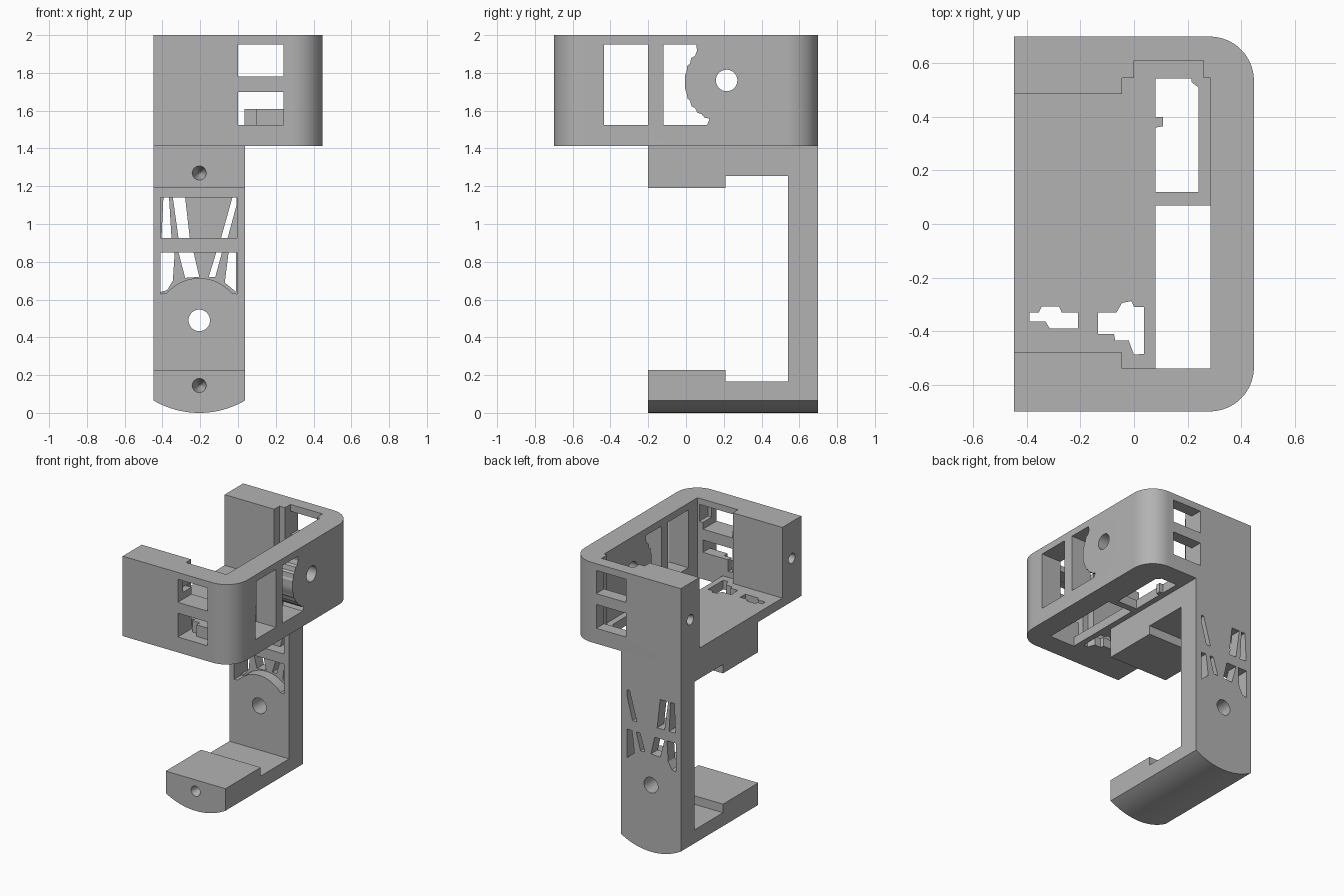
import bpy, bmesh, math
from mathutils import Vector

if "Cube" in bpy.data.objects:
    bpy.data.objects.remove(bpy.data.objects["Cube"])

grey = bpy.data.materials.new("plain grey")
grey.diffuse_color = (0.45, 0.45, 0.45, 1)
grey.use_nodes = True
grey.node_tree.nodes["Principled BSDF"].inputs["Base Color"].default_value = grey.diffuse_color


def prism(name, pts, axis, a, b):
    """Extrude a 2D outline along an axis; outline is (y,z), (x,z) or (x,y)."""
    def place(p, t):
        u, v = p
        return {"x": (t, u, v), "y": (u, t, v), "z": (u, v, t)}[axis]
    bm = bmesh.new()
    face = bm.faces.new([bm.verts.new(place(p, a)) for p in pts])
    ext = bmesh.ops.extrude_face_region(bm, geom=[face])
    step = Vector(place((0, 0), b - a))
    bmesh.ops.translate(bm, vec=step, verts=[g for g in ext["geom"] if isinstance(g, bmesh.types.BMVert)])
    bmesh.ops.recalc_face_normals(bm, faces=bm.faces)
    me = bpy.data.meshes.new(name)
    bm.to_mesh(me)
    bm.free()
    ob = bpy.data.objects.new(name, me)
    bpy.context.collection.objects.link(ob)
    me.materials.append(grey)
    return ob


def rect(u0, u1, v0, v1):
    return [(u0, v0), (u1, v0), (u1, v1), (u0, v1)]


def arc(cu, cv, r, a0, a1, n):
    return [(cu + r * math.cos(math.radians(a0 + (a1 - a0) * i / n)),
             cv + r * math.sin(math.radians(a0 + (a1 - a0) * i / n))) for i in range(n + 1)]


def circle(cu, cv, r, n=32):
    return arc(cu, cv, r, 0, 360, n)[:-1]


def combine(ob, tool, op="DIFFERENCE"):
    mod = ob.modifiers.new("cut", "BOOLEAN")
    mod.operation, mod.solver, mod.object = op, "EXACT", tool
    bpy.context.view_layer.objects.active = ob
    bpy.ops.object.modifier_apply(modifier=mod.name)
    bpy.data.objects.remove(tool)


def cut(ob, pts, axis, a, b):
    combine(ob, prism("cutter", pts, axis, a, b))


def dimple(ob, loc, direction, r=0.038, depth=0.12):
    """Blind screw hole with a conical end."""
    bm = bmesh.new()
    bmesh.ops.create_cone(bm, cap_ends=True, segments=24, radius1=r, radius2=0.004, depth=depth)
    rot = Vector(direction).to_track_quat("Z", "Y").to_matrix()
    bmesh.ops.rotate(bm, matrix=rot, verts=bm.verts)
    bmesh.ops.translate(bm, vec=Vector(loc) + Vector(direction) * (depth / 2 - 0.002), verts=bm.verts)
    me = bpy.data.meshes.new("cutter")
    bm.to_mesh(me)
    bm.free()
    tool = bpy.data.objects.new("cutter", me)
    bpy.context.collection.objects.link(tool)
    combine(ob, tool)


# Upper frame: rounded block, hollowed from above and open to the left
R = 0.165
frame = prism("upper_frame", [(-0.448, -0.7)] + arc(0.448 - R, -0.7 + R, R, -90, 0, 16)
              + arc(0.448 - R, 0.7 - R, R, 0, 90, 16) + [(-0.448, 0.7)], "z", 1.412, 2)
cut(frame, [(-0.6, -0.48), (-0.045, -0.48), (-0.045, -0.54), (0.285, -0.54),
            (0.285, 0.545), (-0.045, 0.545), (-0.045, 0.485), (-0.6, 0.485)], "z", 1.48, 2.2)
# Floor openings
cut(frame, rect(0.08, 0.285, -0.54, 0.07), "z", 1.3, 1.6)
cut(frame, [(0.08, 0.12), (0.24, 0.12), (0.24, 0.51), (0.215, 0.53), (0.215, 0.543),
            (0.08, 0.543), (0.08, 0.4), (0.108, 0.4), (0.108, 0.365), (0.08, 0.36)], "z", 1.3, 1.6)
cut(frame, [(-0.39, -0.365), (-0.33, -0.365), (-0.315, -0.39), (-0.21, -0.39), (-0.21, -0.33),
            (-0.27, -0.33), (-0.28, -0.308), (-0.345, -0.308), (-0.355, -0.33), (-0.39, -0.33)], "z", 1.3, 1.6)
cut(frame, [(-0.135, -0.41), (-0.075, -0.41), (-0.07, -0.435), (-0.02, -0.435), (0, -0.488), (0.037, -0.485),
            (0.037, -0.31), (0, -0.31), (-0.01, -0.288), (-0.045, -0.295), (-0.065, -0.33), (-0.135, -0.33)],
    "z", 1.3, 1.6)
# Back wall pocket, then windows through front and back walls
cut(frame, rect(0, 0.26, 0.5, 0.61), "z", 1.48, 2.2)
for a, b in ((-0.8, -0.5), (0.5, 0.8)):
    cut(frame, rect(0, 0.24, 1.78, 1.95), "y", a, b)
    cut(frame, rect(0, 0.24, 1.525, 1.70), "y", a, b)
cut(frame, rect(-0.05, 0.27, 1.83, 1.955), "y", -0.64, -0.5)
# Right wall: plain window, window around the boss, round hole
cut(frame, rect(-0.435, -0.2, 1.525, 1.95), "x", 0.2, 0.6)
boss = []
edge = arc(0.215, 1.76, 0.222, 246, 135, 9)
for p, q in zip(edge, edge[1:]):
    boss += [p, (p[0] * 0.35 + q[0] * 0.65, p[1] * 0.75 + q[1] * 0.25)]
cut(frame, [(-0.12, 1.525), (0.112, 1.525)] + boss + [edge[-1], (0.055, 1.95), (-0.12, 1.95)], "x", 0.2, 0.6)
cut(frame, circle(0.215, 1.76, 0.057), "x", 0.2, 0.6)
for y in (-0.59, 0.59):
    dimple(frame, (-0.448, y, 1.73), (1, 0, 0))

# Steps standing inside the lower front window
prism("window_step", rect(0.095, 0.24, 1.525, 1.61), "y", -0.62, -0.54)
prism("window_step_low", rect(0.035, 0.095, 1.525, 1.61), "y", -0.58, -0.54)

# Arm: C-shaped side profile with a curved underside
arm = prism("arm_and_foot", [(-0.2, 0), (0.7, 0), (0.7, 1.412), (-0.2, 1.412), (-0.2, 1.19), (0.21, 1.19),
                             (0.21, 1.255), (0.54, 1.255), (0.54, 0.165), (0.21, 0.165), (0.21, 0.228),
                             (-0.2, 0.228)], "x", -0.448, 0.038)
CX, H, S = -0.205, 0.243, 0.066
AR = (H * H + S * S) / (2 * S)
half = math.degrees(math.asin(H / AR))
combine(arm, prism("cutter", arc(CX, AR, AR, -90 - half, -90 + half, 20) + [(0.038, 1.6), (-0.448, 1.6)],
                   "y", -0.5, 1), "INTERSECT")
# Recessed windows on the inner face, lower one following the boss
curve = arc(CX, 0.49, 0.224, 140, 40, 14)
low = [(-0.41, 0.63)] + curve + [(-0.005, 0.63), (-0.005, 0.85), (-0.41, 0.85)]
cut(arm, rect(-0.41, -0.005, 0.925, 1.14), "y", 0.4, 0.62)
cut(arm, low, "y", 0.4, 0.62)
# Slanted through slits beside the central panel
slits = (
    [(-0.405, 0.925), (-0.375, 0.925), (-0.352, 0.925), (-0.365, 1.14), (-0.395, 1.14)],
    [(-0.315, 0.925), (-0.255, 0.925), (-0.28, 1.14), (-0.345, 1.14)],
    [(-0.09, 0.925), (-0.055, 0.925), (-0.008, 1.10), (-0.008, 1.14), (-0.03, 1.14)],
    [(-0.41, 0.64), (-0.375, 0.65), (-0.345, 0.70), (-0.335, 0.85), (-0.41, 0.85)],
    [(-0.28, 0.715), (-0.205, 0.72), (-0.235, 0.85), (-0.315, 0.85)],
    [(-0.155, 0.72), (-0.12, 0.72), (-0.085, 0.85), (-0.115, 0.85)],
    [(-0.07, 0.69), (-0.01, 0.64), (-0.01, 0.85), (-0.05, 0.85)],
)
for s in slits:
    cut(arm, s, "y", 0.5, 0.8)
# Round hole and screw dimples
cut(arm, circle(CX, 0.49, 0.057), "y", 0.4, 0.8)
for z in (0.145, 1.27):
    dimple(arm, (CX, -0.2, z), (0, 1, 0))

# Smooth the curved surfaces, keep hard edges
for ob in list(bpy.context.scene.objects):
    bpy.ops.object.select_all(action="DESELECT")
    ob.select_set(True)
    bpy.context.view_layer.objects.active = ob
    bpy.ops.object.shade_smooth_by_angle(angle=math.radians(25))
